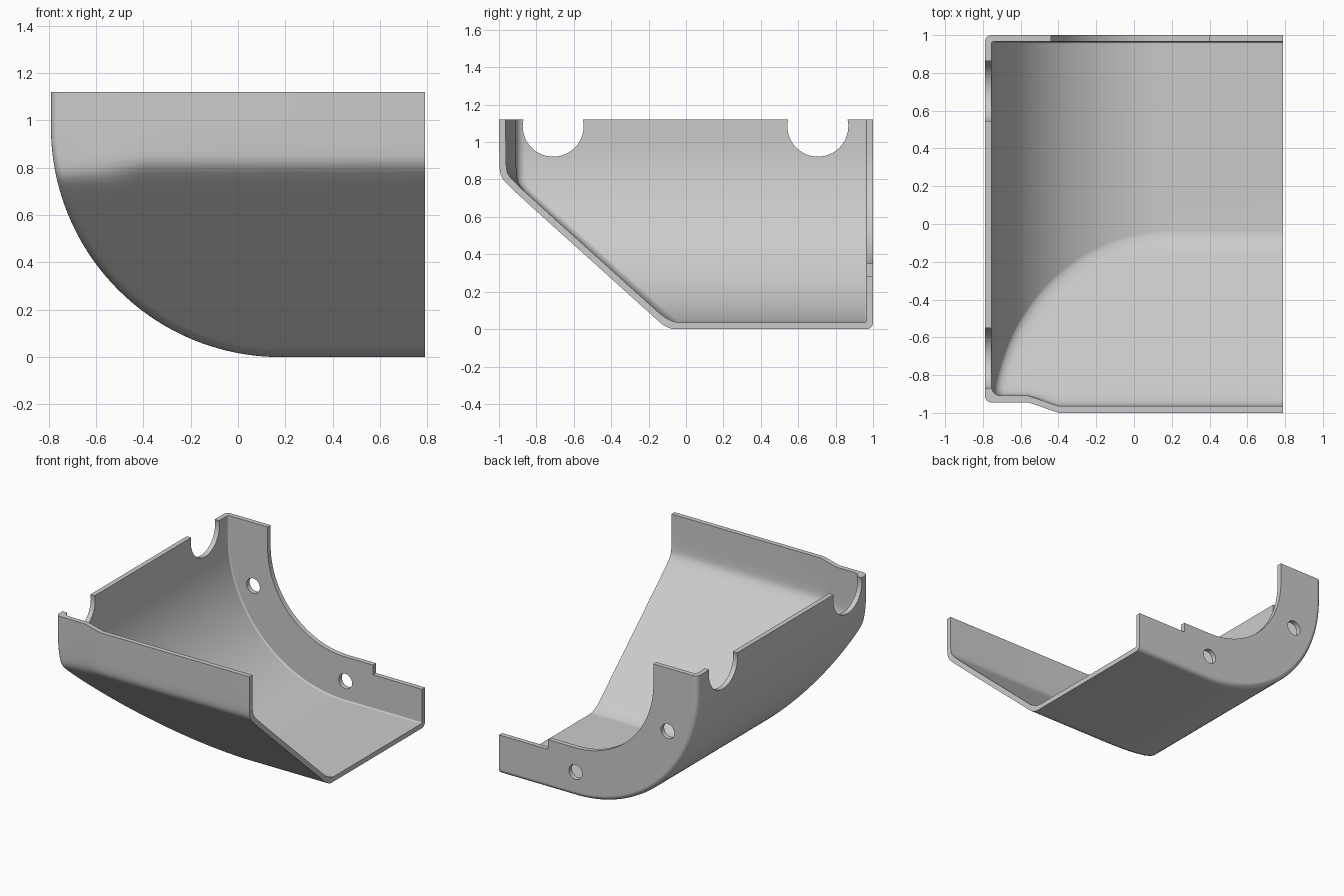
import bpy, bmesh, math
from mathutils import Matrix

cube = bpy.data.objects.get("Cube")
if cube:
    bpy.data.objects.remove(cube)

WALL = 0.035                     # shell thickness
CX, CZ, RAD = 0.18, 0.97, 0.97   # large side curve
LEFT, RIGHT, TOP = -0.79, 0.79, 1.12
JOG = (-0.56, -0.4)              # front wall steps forward between these


def finish(bm, name):
    bmesh.ops.remove_doubles(bm, verts=bm.verts, dist=1e-5)
    bmesh.ops.recalc_face_normals(bm, faces=bm.faces)
    mesh = bpy.data.meshes.new(name)
    bm.to_mesh(mesh)
    bm.free()
    obj = bpy.data.objects.new(name, mesh)
    bpy.context.collection.objects.link(obj)
    return obj


def front_y(x, z, t):
    # Sloped underside blended softly into the stepped upright wall
    step = min(max((x - JOG[0]) / (JOG[1] - JOG[0]), 0), 1)
    wall = -0.945 - 0.055 * step + t
    slope = -0.1 - z / 0.9 + 1.495 * t
    return 0.5 * (wall + slope + math.hypot(wall - slope, 0.03))


def body(name, t, round_front, round_back, top, right, arc=60, n=5):
    """Closed solid offset inward by t, with rounded front and back rims."""
    def outline(d):
        r = RAD - t - d
        angles = [math.pi / 2 * i / arc for i in range(arc + 1)]
        curve = [(CX - r * math.sin(a), CZ - r * math.cos(a)) for a in angles]
        return [(right, t + d)] + curve + [(LEFT + t + d, top)]

    bm = bmesh.new()
    rings = []
    quarter = [math.pi / 2 * k / n for k in range(n + 1)]
    for a in quarter:
        rings.append([bm.verts.new((x, front_y(x, z, t) + round_front * (1 - math.cos(a)), z))
                      for x, z in outline(round_front * (1 - math.sin(a)))])
    for a in reversed(quarter):
        y = 1 - t - round_back * (1 - math.cos(a))
        rings.append([bm.verts.new((x, y, z))
                      for x, z in outline(round_back * (1 - math.sin(a)))])
    front = []
    for x, z in outline(round_front)[1:]:
        columns = (x, max(x, JOG[0]), max(x, JOG[1]), right)
        front.append([bm.verts.new((c, front_y(c, z, t), z)) for c in columns])
    for grid in (rings, front):
        for low, high in zip(grid, grid[1:]):
            for i in range(len(low) - 1):
                bm.faces.new((low[i], low[i + 1], high[i + 1], high[i]))
    # Flat top, open-end and back caps
    corner = bm.verts.new((right, 1 - t, top))
    bm.faces.new(front[-1][::-1] + [r[-1] for r in rings[1:]] + [corner])
    bm.faces.new([r[-1] for r in front[::-1]] + [r[0] for r in rings[1:]] + [corner])
    bm.faces.new(rings[-1] + [corner])
    return finish(bm, name)


def cylinder(name, centre, radius, axis, depth=0.2):
    bm = bmesh.new()
    turn = Matrix.Rotation(math.pi / 2, 4, axis)
    bmesh.ops.create_cone(bm, cap_ends=True, segments=48, radius1=radius, radius2=radius,
                          depth=depth, matrix=Matrix.Translation(centre) @ turn)
    return finish(bm, name)


def cut(target, cutter):
    cutter.hide_render = True
    mod = target.modifiers.new("cut", "BOOLEAN")
    mod.operation, mod.solver, mod.object = "DIFFERENCE", "EXACT", cutter
    bpy.context.view_layer.objects.active = target
    bpy.ops.object.modifier_apply(modifier=mod.name)
    bpy.data.objects.remove(cutter)


# Hollow shell, open at the top and the +x end
shell = body("cover_shell", 0, WALL, WALL, TOP, RIGHT)
cut(shell, body("cavity", WALL, 0.05, 0.01, TOP + 0.2, RIGHT + 0.2))

# Curved opening with a small step in the back wall
band = 0.35
inner = RAD - band
points = [(CX - inner * math.cos(a), CZ - inner * math.sin(a))
          for a in (math.pi / 2 * i / 32 for i in range(33))]
points += [(0.4, band), (0.4, 0.28), (1, 0.28), (1, 1.3), (CX - inner, 1.3)]
bm = bmesh.new()
face = bm.faces.new([bm.verts.new((x, 0.9, z)) for x, z in points])
side = bmesh.ops.extrude_face_region(bm, geom=[face])["geom"]
bmesh.ops.translate(bm, vec=(0, 0.2, 0),
                    verts=[v for v in side if isinstance(v, bmesh.types.BMVert)])
cut(shell, finish(bm, "back_opening"))

# Screw holes along the middle of the back band
middle = RAD - band / 2
for angle in (math.radians(22.5), math.pi / 2):
    x, z = CX - middle * math.cos(angle), CZ - middle * math.sin(angle)
    cut(shell, cylinder("screw_hole", (x, 1, z), 0.053, "X"))

# Round notches in the top of the side wall
for y in (-0.71, 0.705):
    cut(shell, cylinder("side_notch", (LEFT, y, 1.085), 0.163, "Y"))

# Single grey material
grey = bpy.data.materials.new("light_grey")
grey.use_nodes = True
colour = (0.6, 0.6, 0.6, 1)
grey.diffuse_color = colour
grey.node_tree.nodes["Principled BSDF"].inputs["Base Color"].default_value = colour
shell.data.materials.clear()
shell.data.materials.append(grey)

# Smooth curves, crisp rims
bpy.ops.object.select_all(action="DESELECT")
shell.select_set(True)
bpy.context.view_layer.objects.active = shell
bpy.ops.object.shade_smooth_by_angle(angle=math.radians(35))
weighted = shell.modifiers.new("weighted_normals", "WEIGHTED_NORMAL")
weighted.keep_sharp = True
